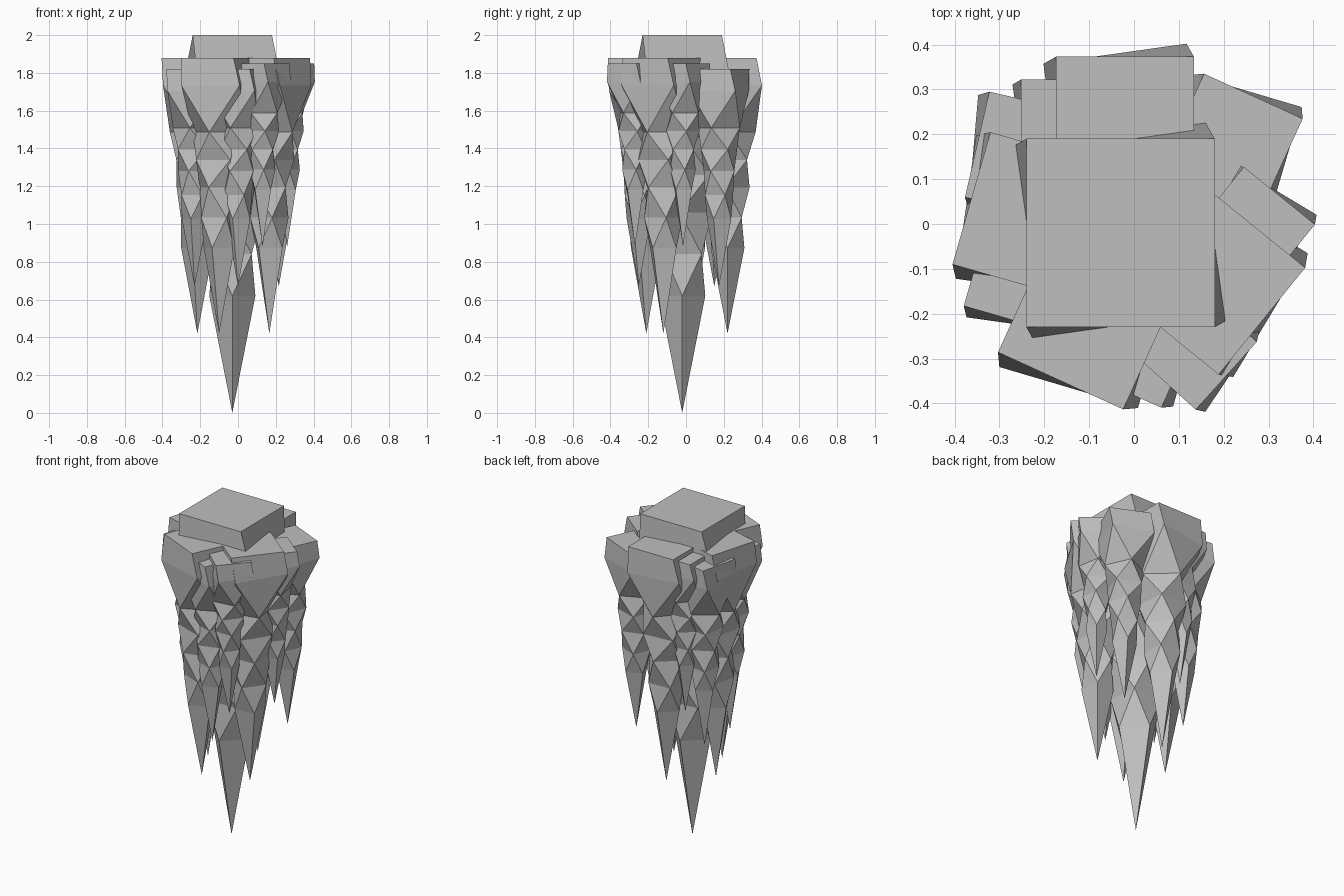
import bpy
import math

old = bpy.data.objects.get("Cube")
if old:
    bpy.data.objects.remove(old, do_unlink=True)

# Single stone colour
stone = bpy.data.materials.new("grey_stone")
stone.use_nodes = True
grey = (0.52, 0.52, 0.52, 1)
stone.diffuse_color = grey
stone.node_tree.nodes["Principled BSDF"].inputs["Base Color"].default_value = grey

# Unit spike rings: depth below the top, radius, angle of the first corner
RINGS = [(0, 0.1485, 45), (0.1, 0.156, 53), (0.27, 0.102, 94), (0.37, 0.092, 140),
         (0.47, 0.08, 176), (0.58, 0.07, 227), (0.69, 0.061, 270)]


def spike_mesh():
    """Four-sided hanging shard of length one, hanging down from the origin."""
    verts, faces = [], [(0, 1, 2, 3)]
    for depth, radius, angle in RINGS:
        for k in range(4):
            a = math.radians(angle + 90 * k)
            verts.append((radius * math.cos(a), radius * math.sin(a), -depth))
    for i in range(len(RINGS) - 1):
        for k in range(4):
            n = (k + 1) % 4
            a, b = 4 * i + k, 4 * i + n
            c, d = a + 4, b + 4
            if i == 0:
                faces.append((a, c, d, b))      # flat collar under the top
            else:
                faces += [(a, c, b), (b, c, d)]  # twisted facets
    tip = len(verts)
    verts.append((0, 0, -1))
    last = tip - 4
    faces += [(last + k, tip, last + (k + 1) % 4) for k in range(4)]
    mesh = bpy.data.meshes.new("spike")
    mesh.from_pydata(verts, [], faces)
    mesh.materials.append(stone)
    mesh.update()
    return mesh


# Size classes: top height and length
MAIN, LARGE, MEDIUM, SMALL = (2, 2), (1.88, 1.46), (1.82, 1.15), (1.85, 0.97)

# Name, size, centre x and y, turn in degrees
SPIKES = [
    ("main_spike", MAIN, -0.03, -0.02, 0),
    ("back_spike", LARGE, -0.02, 0.22, 0),
    ("right_spike", LARGE, -0.215, 0.015, -16),
    ("front_spike", LARGE, -0.10, -0.21, -24.5),
    ("left_spike", LARGE, 0.166, -0.12, -39),
    ("back_left_spike", MEDIUM, 0.216, 0.175, -24.5),
    ("back_right_spike", MEDIUM, -0.232, 0.15, -13),
    ("front_right_spike", MEDIUM, -0.23, -0.10, -16),
    ("front_medium_spike", MEDIUM, 0.0, -0.25, -24),
    ("front_left_small_spike", SMALL, 0.13, -0.27, -42),
    ("left_small_spike", SMALL, 0.26, -0.016, -39),
    ("back_right_small_spike", SMALL, -0.15, 0.22, 0),
]

shard = spike_mesh()
for name, (top, length), x, y, turn in SPIKES:
    obj = bpy.data.objects.new(name, shard)
    obj.location = (x, y, top)
    obj.scale = (length, length, length)
    obj.rotation_euler.z = math.radians(turn)
    bpy.context.collection.objects.link(obj)
